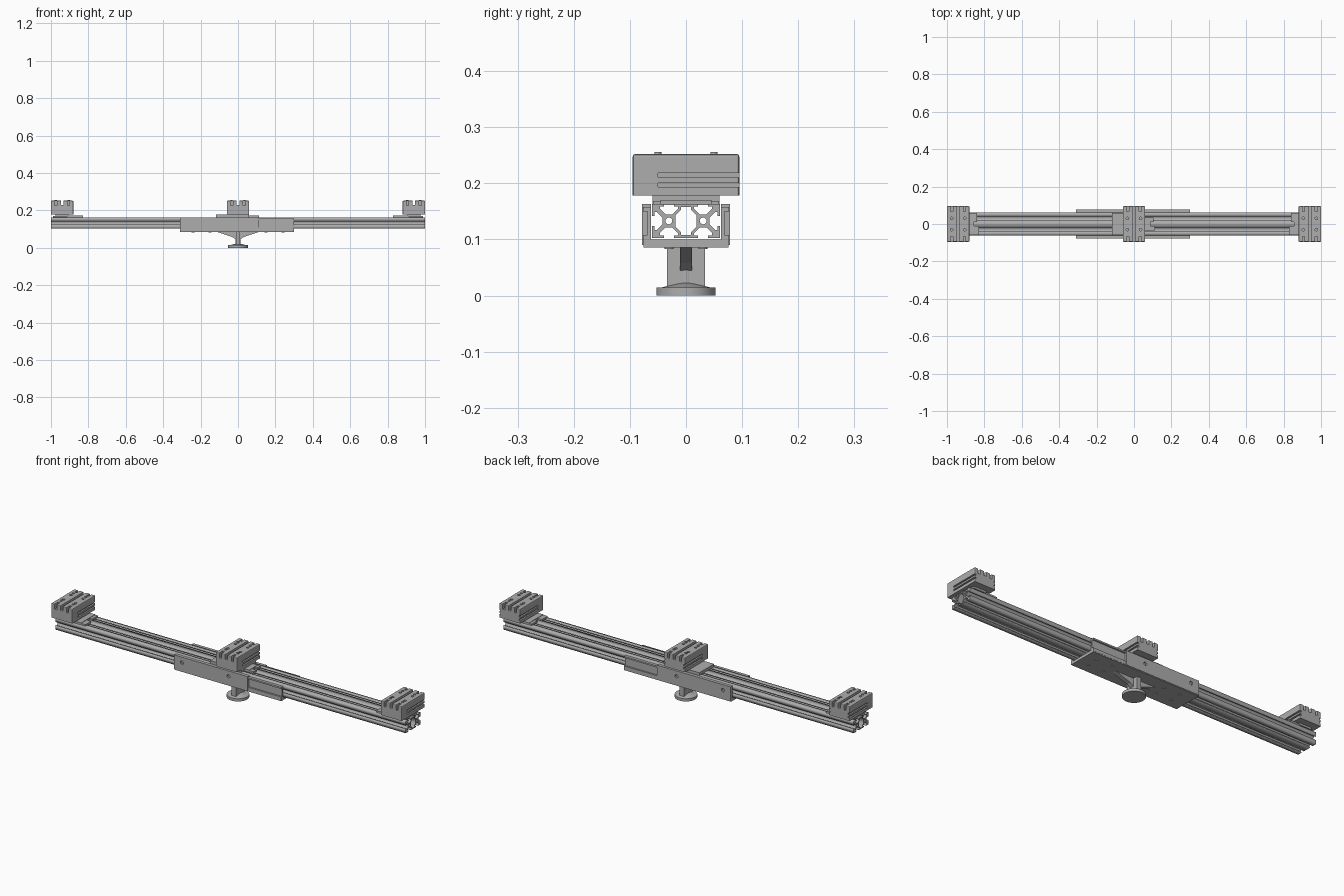
import bpy, bmesh, math
from mathutils import Matrix, Vector

if "Cube" in bpy.data.objects:
    bpy.data.objects.remove(bpy.data.objects["Cube"])

grey = bpy.data.materials.new("machined grey")
grey.use_nodes = True
tone = (0.42, 0.42, 0.42, 1)
grey.diffuse_color = tone
grey.node_tree.nodes["Principled BSDF"].inputs["Base Color"].default_value = tone


def finish(name, bm):
    bmesh.ops.recalc_face_normals(bm, faces=bm.faces[:])
    mesh = bpy.data.meshes.new(name)
    bm.to_mesh(mesh)
    bm.free()
    mesh.materials.append(grey)
    ob = bpy.data.objects.new(name, mesh)
    bpy.context.scene.collection.objects.link(ob)
    return ob


def add_box(bm, x, y, z):
    """Box from three (low, high) ranges."""
    size = Matrix.Diagonal((x[1] - x[0], y[1] - y[0], z[1] - z[0], 1))
    mid = Vector((sum(x) / 2, sum(y) / 2, sum(z) / 2))
    return bmesh.ops.create_cube(bm, size=1, matrix=Matrix.Translation(mid) @ size)["verts"]


def boxes(name, *specs):
    bm = bmesh.new()
    for s in specs:
        add_box(bm, *s)
    return finish(name, bm)


def add_cylinder(bm, r, depth, centre, axis="Z", r2=None, sides=32):
    turn = Matrix.Rotation(math.pi / 2, 4, "X") if axis == "Y" else Matrix.Rotation(math.pi / 2, 4, "Y") if axis == "X" else Matrix()
    bmesh.ops.create_cone(bm, cap_ends=True, segments=sides, radius1=r,
                          radius2=r if r2 is None else r2, depth=depth,
                          matrix=Matrix.Translation(centre) @ turn)


def smooth(ob):
    bpy.ops.object.select_all(action="DESELECT")
    ob.select_set(True)
    bpy.context.view_layer.objects.active = ob
    bpy.ops.object.shade_smooth_by_angle(angle=math.radians(35))


def cut(ob, cutter):
    mod = ob.modifiers.new("cut", "BOOLEAN")
    mod.operation, mod.solver, mod.object = "DIFFERENCE", "EXACT", cutter
    bpy.context.view_layer.update()
    graph = bpy.context.evaluated_depsgraph_get()
    mesh = bpy.data.meshes.new_from_object(ob.evaluated_get(graph))
    ob.modifiers.clear()
    ob.data = mesh
    bpy.data.objects.remove(cutter)


# Slotted double rail: mirrored quarter outline, hollow centre and two bores
def four_way(q):
    half = q + [(y, -z) for y, z in reversed(q) if z]
    return half + [(-y, z) for y, z in reversed(half) if y]


quarter = [(7, 10), (7, 8.4), (4.8, 8.4), (4.8, 7), (8, 3.8), (12, 3.8), (15.2, 7),
           (15.2, 8.4), (13, 8.4), (13, 10), (20, 10), (20, 3), (18.4, 3),
           (18.4, 5.2), (17, 5.2), (13.8, 2)]
hollow = [(3, 8.2), (3, 6.4), (6.2, 3.2)]
bores = [[(s * 10 + 2 * math.cos(i * math.tau / 16), 2 * math.sin(i * math.tau / 16))
          for i in range(16)] for s in (-1, 1)]
curve = bpy.data.curves.new("rail", "CURVE")
curve.dimensions, curve.fill_mode, curve.extrude = "2D", "BOTH", 1
for loop in [four_way(quarter), four_way(hollow)] + bores:
    spline = curve.splines.new("POLY")
    spline.points.add(len(loop) - 1)
    for p, (y, z) in zip(spline.points, loop):
        p.co = (y * 0.00305, z * 0.00305, 0, 1)
    spline.use_cyclic_u = True
curve.materials.append(grey)
rail = bpy.data.objects.new("rail", curve)
bpy.context.scene.collection.objects.link(rail)
rail.matrix_world = Matrix.Translation((0, 0, 0.133)) @ Matrix(
    ((0, 0, 1, 0), (1, 0, 0, 0), (0, 1, 0, 0), (0, 0, 0, 1)))
bpy.ops.object.select_all(action="DESELECT")
rail.select_set(True)
bpy.context.view_layer.objects.active = rail
bpy.ops.object.convert(target="MESH")

# Cradle: floor plate, thick walls and recessed walls at the +x end
boxes("cradle_floor", ((-0.31, 0.30), (-0.076, 0.076), (0.086, 0.1)))
for side, s in (("front", -1), ("back", 1)):
    def span(a, b):
        return tuple(sorted((s * a, s * b)))
    wall = boxes("cradle_wall_" + side, ((-0.31, 0.11), span(0.062, 0.078), (0.09, 0.163)))
    bm = bmesh.new()
    for x, z in ((-0.265, 0.135), (0, 0.135)):
        add_cylinder(bm, 0.009, 0.016, (x, s * 0.078, z), "Y", sides=20)
    cut(wall, finish("hole_cutter", bm))
    boxes("cradle_recess_" + side,
          ((0.11, 0.30), span(0.062, 0.069), (0.1, 0.158)),
          ((0.11, 0.30), span(0.062, 0.077), (0.09, 0.108)),
          ((0.11, 0.30), span(0.062, 0.077), (0.15, 0.158)))

# Pedestal: round foot, flared neck, wide post and sloping gussets
bm = bmesh.new()
add_cylinder(bm, 0.053, 0.014, (0, 0, 0.007), sides=48)
add_cylinder(bm, 0.045, 0.008, (0, 0, 0.018), r2=0.014, sides=48)
smooth(finish("foot", bm))
bm = bmesh.new()
add_box(bm, (-0.012, 0.012), (-0.034, 0.034), (0.012, 0.09))
add_cylinder(bm, 0.013, 0.035, (0, 0, 0.033), sides=24)
finish("post", bm)
bm = bmesh.new()
outline = [(-0.115, 0.086), (-0.03, 0.058), (-0.012, 0.045),
           (0.012, 0.045), (0.03, 0.058), (0.115, 0.086)]
face = bm.faces.new([bm.verts.new((x, -0.011, z)) for x, z in outline])
new = bmesh.ops.extrude_face_region(bm, geom=[face])["geom"]
bmesh.ops.translate(bm, vec=(0, 0.022, 0), verts=[v for v in new if isinstance(v, bmesh.types.BMVert)])
finish("gusset", bm)

# Screw heads under the floor plate
bm = bmesh.new()
for x in (-0.24, -0.15, 0.15, 0.24):
    for y in (-0.03, 0.03):
        add_cylinder(bm, 0.008, 0.004, (x, y, 0.085), sides=16)
finish("floor_screws", bm)


# Clamp block with top groove, notches, side slots and holes
def clamp(name, cx):
    bm = bmesh.new()
    verts = add_box(bm, (-0.06, 0.06), (-0.095, 0.095), (0.178, 0.252))
    edges = [e for e in bm.edges if abs(e.verts[0].co.z - e.verts[1].co.z) > 0.01
             or e.verts[0].co.z + e.verts[1].co.z > 0.5]
    bmesh.ops.bevel(bm, geom=edges, offset=0.004, segments=2, affect="EDGES", profile=0.5)
    block = finish(name + "_block", bm)
    bm = bmesh.new()
    add_box(bm, (-0.007, 0.007), (-0.11, 0.11), (0.228, 0.27))
    for s in (-1, 1):
        for z in (0.197, 0.214):
            add_box(bm, tuple(sorted((s * 0.052, s * 0.07))), (-0.05, 0.11), (z - 0.004, z + 0.004))
        for x in (-0.034, 0.034):
            add_box(bm, (x - 0.006, x + 0.006), tuple(sorted((s * 0.068, s * 0.11))), (0.226, 0.27))
    for x in (-0.035, 0.035):
        for y in (-0.03, 0.03):
            add_cylinder(bm, 0.007, 0.02, (x, y, 0.252), sides=16)
    cut(block, finish("slot_cutter", bm))
    bm = bmesh.new()
    for x, y in ((-0.035, -0.05), (-0.035, 0.05), (0.035, -0.08 + 0.03), (0.035, 0.05)):
        add_cylinder(bm, 0.006, 0.006, (x, y, 0.253), sides=16)
    bolts = finish(name + "_bolts", bm)
    neck = boxes(name + "_neck",
                 ((-0.035, 0.035), (-0.06, 0.06), (0.168, 0.18)),
                 ((-0.05, 0.05), (-0.045, 0.045), (0.161, 0.17)))
    for ob in (block, bolts, neck):
        ob.location.x = cx


def flange(name, start, d, wide=0.058):
    """Stepped foot plate reaching from a block in direction d."""
    def reach(a, b):
        return tuple(sorted((start + d * a, start + d * b)))
    boxes(name, (reach(-0.03, 0.03), (-wide, wide), (0.162, 0.174)),
          (reach(0.03, 0.055), (-wide, -0.012), (0.162, 0.172)),
          (reach(0.03, 0.045), (0.012, wide), (0.162, 0.172)))


clamp("right_clamp", -0.94)
clamp("middle_clamp", 0)
clamp("left_clamp", 0.94)
flange("right_flange", -0.885, 1)
flange("left_flange", 0.885, -1)
flange("middle_flange", 0.058, 1, 0.035)
boxes("middle_plate", ((-0.118, 0.06), (-0.06, 0.06), (0.162, 0.178)))
